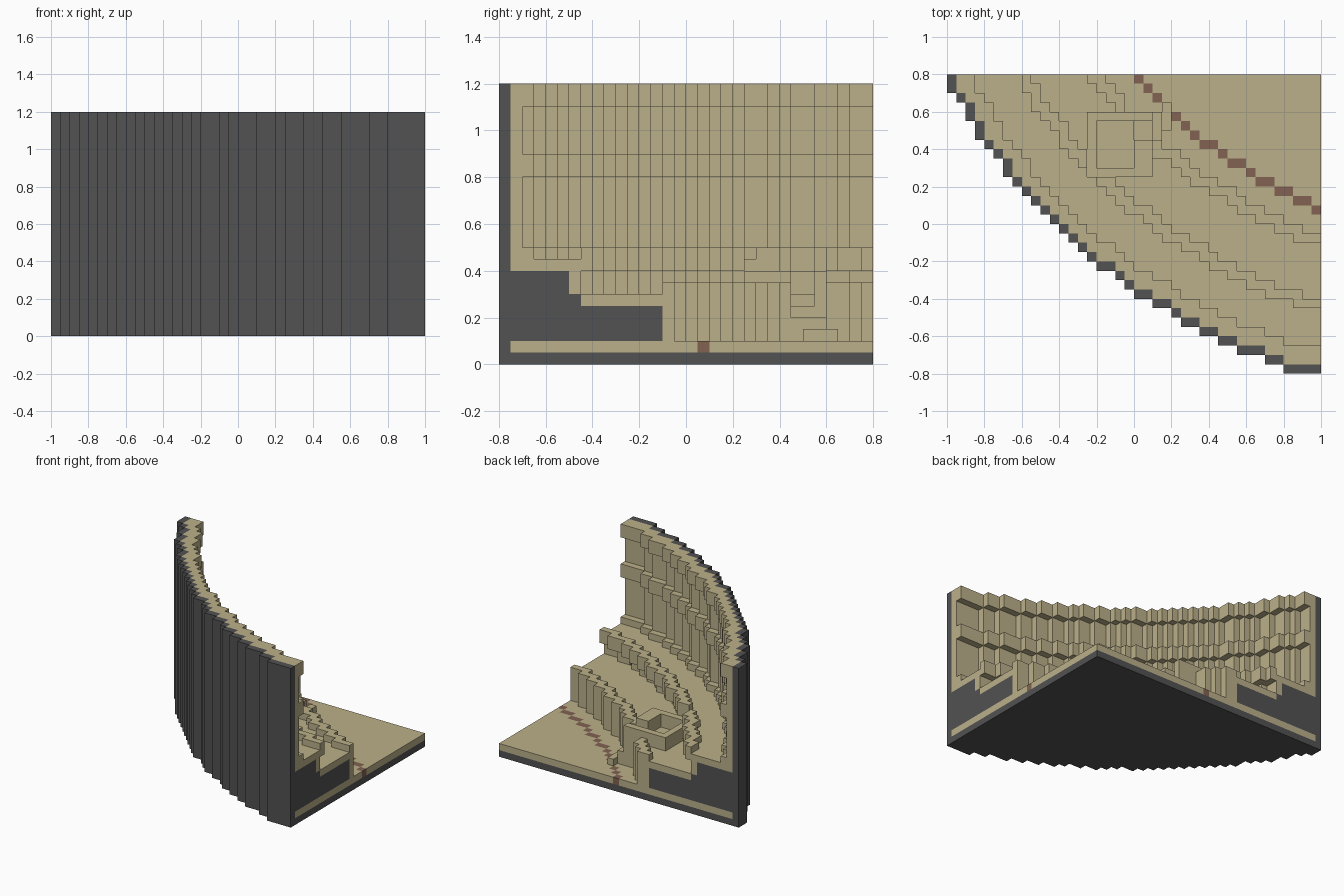
import bpy, bmesh, math
from mathutils import Vector

cube = bpy.data.objects.get("Cube")
if cube:
    bpy.data.objects.remove(cube, do_unlink=True)

U = 0.05                      # block size
NX, NY, NZ = 40, 32, 24


def material(name, rgb):
    m = bpy.data.materials.new(name)
    m.use_nodes = True
    col = (*rgb, 1)
    m.diffuse_color = col
    m.node_tree.nodes["Principled BSDF"].inputs["Base Color"].default_value = col
    return m


STONE = material("sand stone", (0.50, 0.434, 0.254))
DARK = material("dark grey", (0.084, 0.084, 0.084))
BROWN = material("brown", (0.223, 0.122, 0.084))

# Stepped outer curve: first row of every column
low = [30, 29, 27, 25, 24, 23] + list(range(21, 11, -1))
for row, run in zip(range(11, -1, -1), (2, 1, 1, 2, 2, 1, 2, 2, 2, 3, 2, 4)):
    low += [row] * run

shell_cells = set()
for i in range(NX):
    top = low[i - 1] if i else NY
    shell_cells |= {(i, j) for j in range(low[i], max(top, low[i] + 1))}

# Stepped stripe across the arena
stripe, i = set(), 20
for n, run in enumerate([1] * 7 + [2, 1, 2, 1, 2, 2, 2, 1]):
    stripe |= {(i + r, NY - 1 - n) for r in range(run)}
    i += run


def inside(i, j, x0, x1, y0, y1):
    return x0 <= i <= x1 and y0 <= j <= y1


def box_height(i, j):
    """Height of the sunken entrance box and its stairs, if any."""
    if inside(i, j, 16, 19, 22, 26):
        return 6, "entrance_box"
    if inside(i, j, 20, 21, 25, 26):
        return 5, "entrance_stairs"
    if inside(i, j, 15, 21, 21, 27):
        return 8, "entrance_box"
    if inside(i, j, 22, 22, 25, 27):
        return 4, "entrance_stairs"
    if inside(i, j, 23, 23, 26, 28):
        return 3, "entrance_stairs"
    return None


def column(i, j):
    """Part name for each filled level of one column."""
    if (i, j) in shell_cells:
        return {k: "outer_shell" for k in range(NZ)}
    d = min(math.hypot(i - a, j - b) for a, b in shell_cells)
    col = {0: "foundation", 1: "stripe" if (i, j) in stripe else "arena_floor"}
    box = box_height(i, j)

    # tiers from the outer wall inwards
    if d < 1.2:
        height, name, core = NZ, "inner_wall", 8
    elif d < 2.1:
        height, name, core = 10, "wall_base", 8
    elif d < 6.05:
        height, name, core = 9, "upper_terrace", 8 if d < 5.1 else 6
    elif d < 12.6:
        height, name, core = 6, "lower_terrace", 5
    elif d < 13.9:
        height, name, core = 7, "arena_parapet", 2
    else:
        height, name, core = 2, "arena_floor", 2
    if box:
        height, name = box
        core = min(core, height - 1)
    for k in range(2, height):
        col[k] = "core" if k < core else name

    # overhanging ledges and terrace lip
    if 1.2 <= d < 2.1:
        for k in (16, 17, 22, 23):
            col[k] = "wall_ledges"
    if 6.05 <= d < 7.25 and not box:
        for k in (8, 9):
            col[k] = "terrace_lip"
    return col


solid = {}
for i in range(NX):
    for j in range(low[i], NY):
        for k, name in column(i, j).items():
            solid[i, j, k] = name

parts = {}
for cell, name in solid.items():
    parts.setdefault(name, []).append(Vector(cell))

AXES = [Vector(a) for a in ((1, 0, 0), (0, 1, 0), (0, 0, 1))]
OFFSET = Vector((NX / 2, NY / 2, 0))


def build(name, cells, mat):
    """Skin of a set of blocks, with flat areas merged."""
    bm = bmesh.new()
    for c in cells:
        for n in range(3):
            axis, u, v = AXES[n], AXES[(n + 1) % 3], AXES[(n + 2) % 3]
            for sign in (1, -1):
                if tuple(int(t) for t in c + axis * sign) in solid:
                    continue
                o = c + axis if sign > 0 else c
                ring = [o, o + u, o + u + v, o + v][::sign]
                bm.faces.new([bm.verts.new((p - OFFSET) * U) for p in ring])
    bmesh.ops.remove_doubles(bm, verts=bm.verts, dist=U / 50)
    bmesh.ops.dissolve_limit(bm, angle_limit=math.radians(1),
                             verts=bm.verts, edges=bm.edges)
    bmesh.ops.triangulate(bm, faces=[f for f in bm.faces if len(f.verts) > 4])
    mesh = bpy.data.meshes.new(name)
    bm.to_mesh(mesh)
    bm.free()
    mesh.materials.append(mat)
    bpy.context.collection.objects.link(bpy.data.objects.new(name, mesh))


special = {"outer_shell": DARK, "foundation": DARK, "core": DARK, "stripe": BROWN}
for name, cells in parts.items():
    build(name, cells, special.get(name, STONE))
